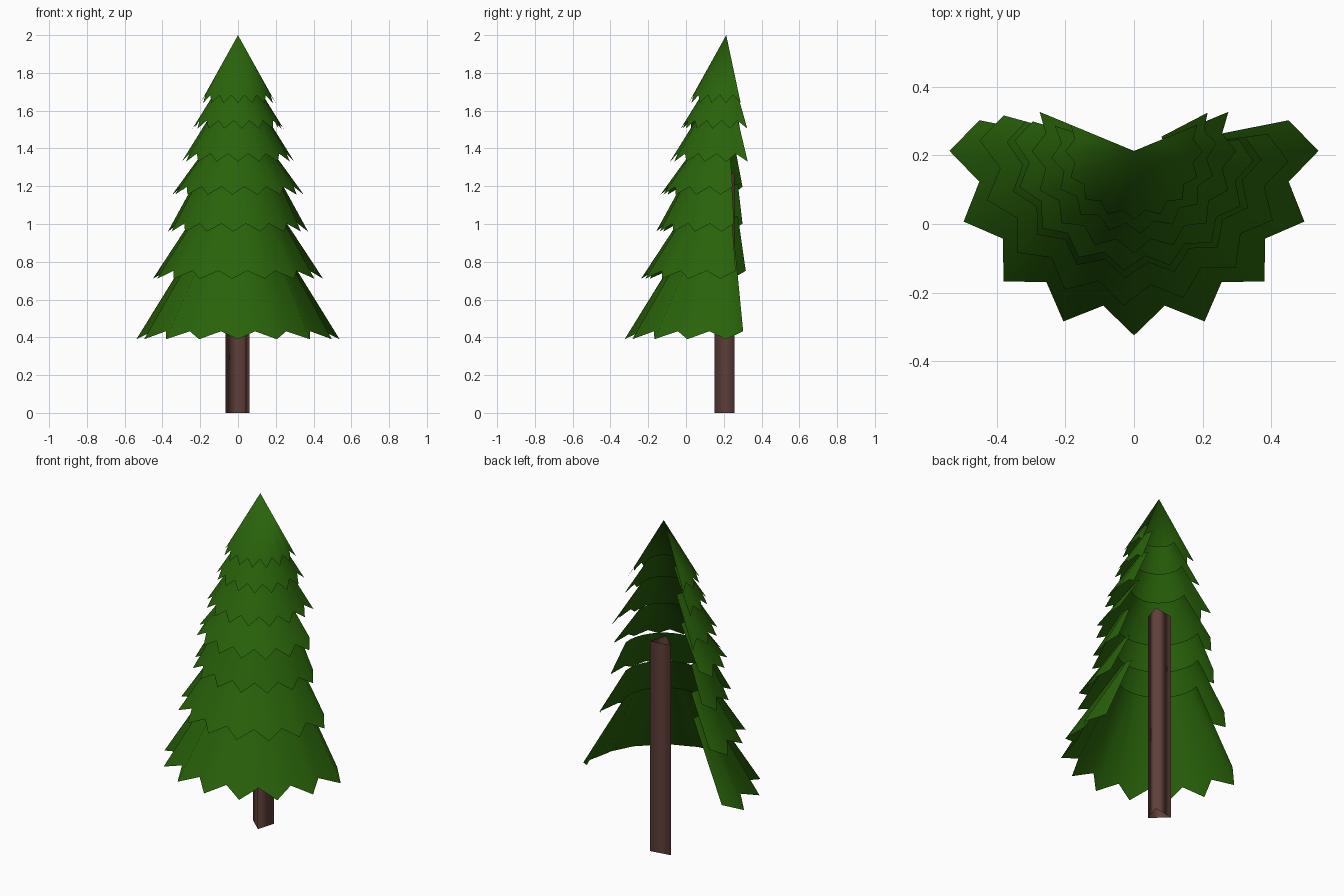
import bpy
from math import sin, cos, radians

if "Cube" in bpy.data.objects:
    bpy.data.objects.remove(bpy.data.objects["Cube"])

AXIS_Y = 0.213       # tree axis; the tree is an open half shell facing -y
STEP = 11.25         # half a tooth: 16 teeth on a full circle


def material(name, rgb):
    m = bpy.data.materials.new(name)
    m.diffuse_color = (*rgb, 1)
    m.use_nodes = True
    m.node_tree.nodes["Principled BSDF"].inputs["Base Color"].default_value = m.diffuse_color
    return m


def build(name, verts, faces, mat, angle):
    me = bpy.data.meshes.new(name)
    me.from_pydata(verts, [], faces)
    me.materials.append(mat)
    ob = bpy.data.objects.new(name, me)
    bpy.context.collection.objects.link(ob)
    bpy.ops.object.select_all(action='DESELECT')
    ob.select_set(True)
    bpy.context.view_layer.objects.active = ob
    bpy.ops.object.shade_smooth_by_angle(angle=radians(angle))
    return ob


def ring_point(deg, r, z):
    a = radians(deg)
    return (r * sin(a), AXIS_Y - r * cos(a), z)


def branch_tier(name, z, r, z_top, r_top, half_steps, turn, notch, mat):
    """Open cone strip whose lower rim alternates tips and notches."""
    angles = [i * STEP + turn for i in range(-half_steps, half_steps + 1)]
    rim = []
    for i, a in zip(range(-half_steps, half_steps + 1), angles):
        rim.append(ring_point(a, r * notch, z + 0.042) if i % 2 else ring_point(a, r, z))
    n = len(rim)
    if r_top == 0:       # treetop closes in one apex
        verts = rim + [(0, AXIS_Y, z_top)]
        faces = [(i, i + 1, n) for i in range(n - 1)]
    else:
        verts = rim + [ring_point(a, r_top, z_top) for a in angles]
        faces = [(i, i + 1, n + i + 1, n + i) for i in range(n - 1)]
    build(name, verts, faces, mat, 80)


green = material("needles", (0.022, 0.125, 0.003))
brown = material("bark", (0.115, 0.05, 0.042))

# foliage: tip height, tip radius, top height, top radius, half steps, turn, notch
tiers = [
    (0.39, 0.538, 0.88, 0.235, 9, 0, 0.855),
    (0.71, 0.452, 1.04, 0.235, 9, -4, 0.87),
    (0.96, 0.372, 1.21, 0.235, 9, -4, 0.88),
    (1.155, 0.35, 1.43, 0.15, 9, -5, 0.88),
    (1.33, 0.298, 1.60, 0.13, 10, 0, 0.88),
    (1.505, 0.242, 1.75, 0.09, 10, 5, 0.88),
    (1.64, 0.2, 2.0, 0.0, 10, 0, 0.88),
]
for n, t in enumerate(tiers, 1):
    branch_tier(f"branch_tier_{n}", *t, green)

# trunk: hollow triangular prism with its flat side at the back
section = [(-0.067, 0.237), (0.027, 0.15), (0.06, 0.258)]
n = len(section)
verts = [(x, y, z) for z in (0, 1.27) for x, y in section]
faces = [(i, (i + 1) % n, n + (i + 1) % n, n + i) for i in range(n)]
build("trunk", verts, faces, brown, 180)
